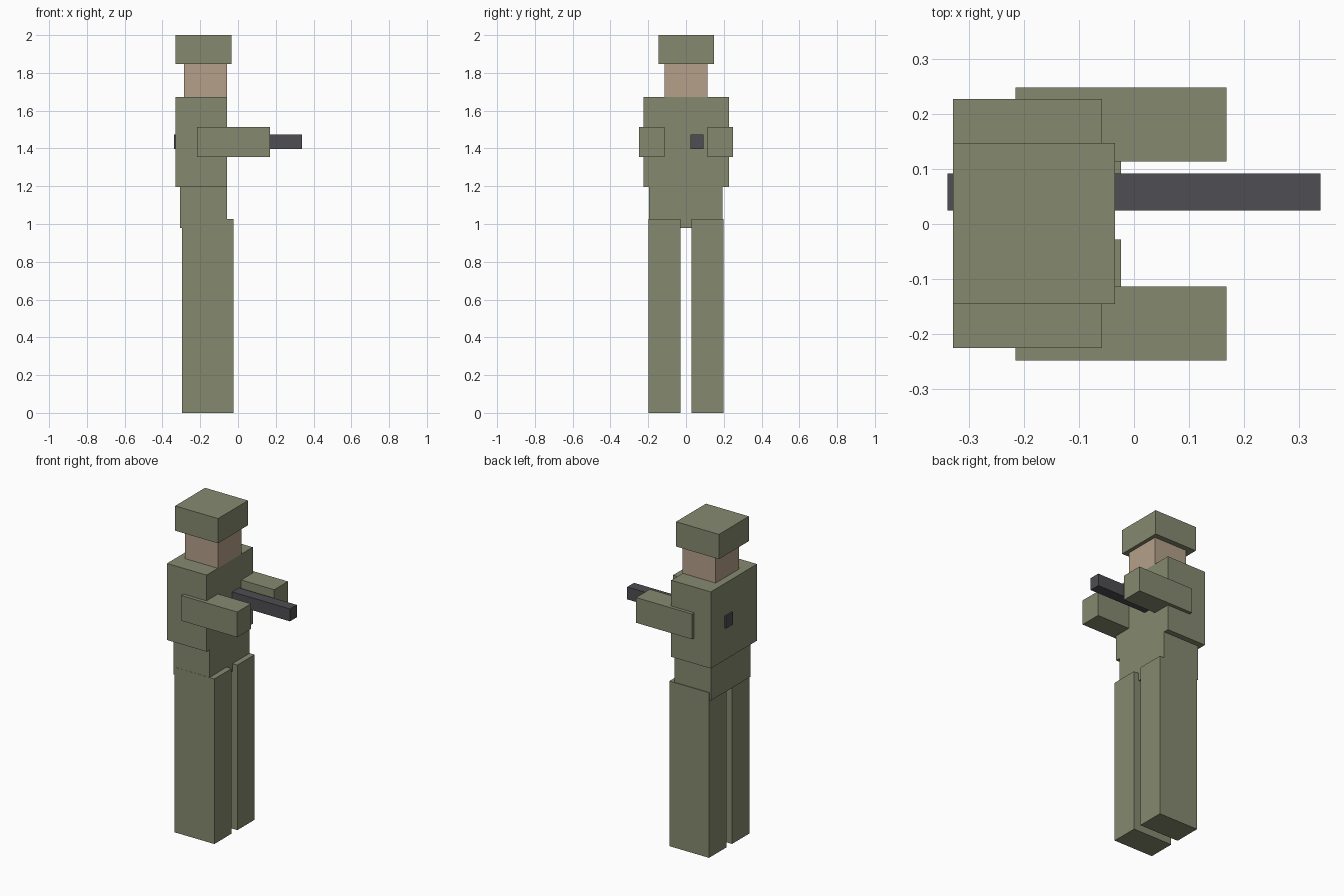
import bpy
from mathutils import Matrix, Vector
import bmesh

if "Cube" in bpy.data.objects:
    bpy.data.objects.remove(bpy.data.objects["Cube"])


def make_material(name, color):
    mat = bpy.data.materials.new(name)
    mat.diffuse_color = (*color, 1.0)
    mat.use_nodes = True
    mat.node_tree.nodes["Principled BSDF"].inputs["Base Color"].default_value = mat.diffuse_color
    return mat


olive = make_material("olive_cloth", (0.235, 0.255, 0.16))
skin = make_material("skin", (0.46, 0.35, 0.255))
gunmetal = make_material("dark_gunmetal", (0.077, 0.075, 0.085))


def box(name, x, y, z, mat):
    """Flat-sided box spanning the given (min, max) ranges."""
    lo, hi = Vector((x[0], y[0], z[0])), Vector((x[1], y[1], z[1]))
    bm = bmesh.new()
    bmesh.ops.create_cube(bm, size=1.0, matrix=Matrix.LocRotScale((lo + hi) / 2, None, hi - lo))
    mesh = bpy.data.meshes.new(name)
    bm.to_mesh(mesh)
    bm.free()
    mesh.materials.append(mat)
    obj = bpy.data.objects.new(name, mesh)
    bpy.context.collection.objects.link(obj)
    return obj


# Body, stacked from the hips up
box("pelvis", (-0.307, -0.058), (-0.197, 0.194), (0.978, 1.197), olive)
box("torso", (-0.33, -0.058), (-0.226, 0.228), (1.197, 1.673), olive)
box("head", (-0.285, -0.058), (-0.115, 0.115), (1.673, 1.846), skin)
box("helmet", (-0.33, -0.035), (-0.146, 0.148), (1.846, 2.0), olive)

# Paired limbs
for side, s in (("right", -1), ("left", 1)):
    leg_y = sorted((s * 0.028, s * 0.198))
    arm_y = sorted((s * 0.114, s * 0.249))
    box(side + "_leg", (-0.297, -0.024), leg_y, (0.0, 1.026), olive)
    box(side + "_arm", (-0.216, 0.169), arm_y, (1.356, 1.513), olive)

# Rifle, passing through the chest
box("rifle", (-0.34, 0.34), (0.025, 0.092), (1.396, 1.473), gunmetal)
